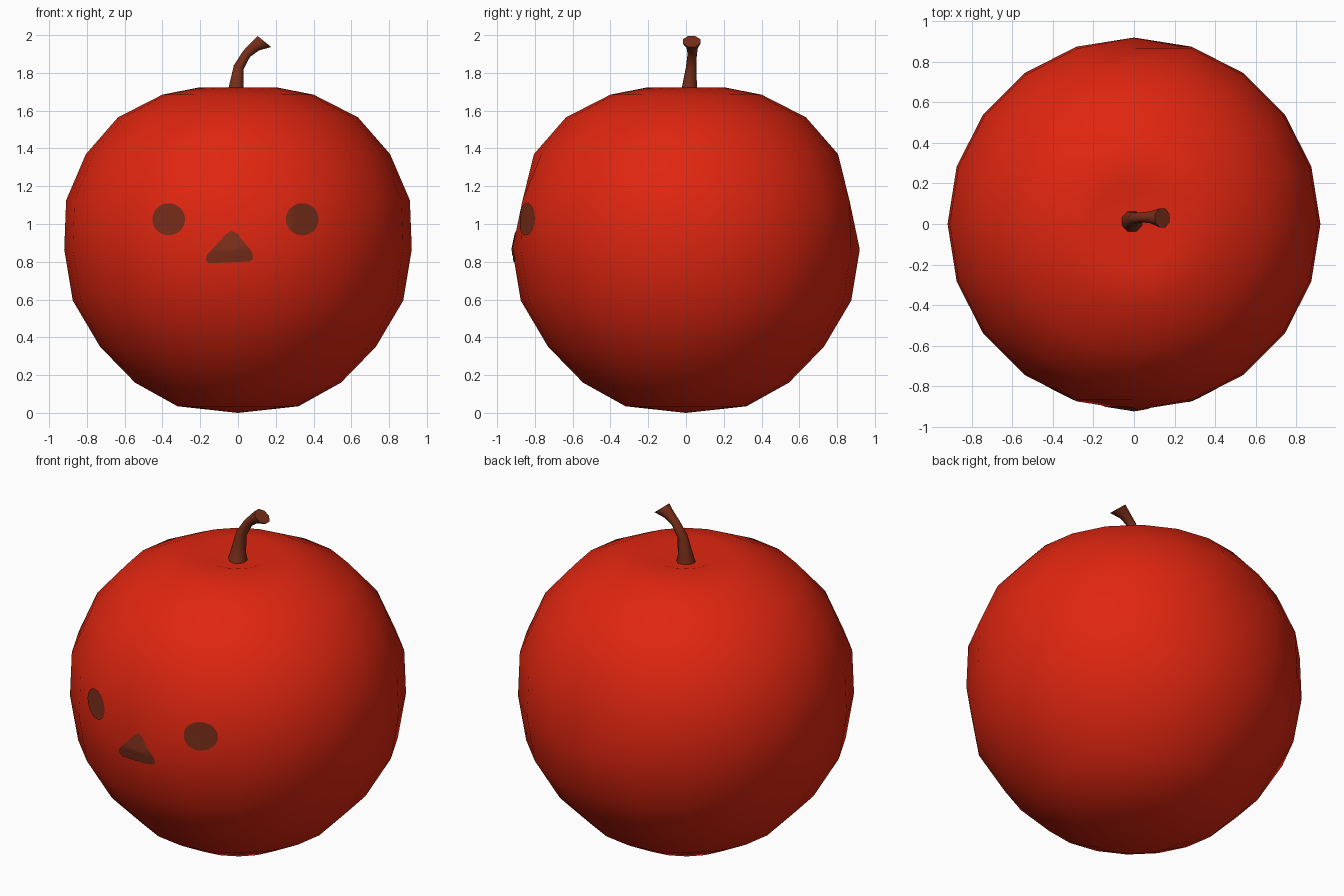
import bpy, bmesh, math
from mathutils import Vector
from mathutils.bvhtree import BVHTree

if "Cube" in bpy.data.objects:
    bpy.data.objects.remove(bpy.data.objects["Cube"])


def material(name, rgb):
    m = bpy.data.materials.new(name)
    m.diffuse_color = (*rgb, 1)
    m.use_nodes = True
    m.node_tree.nodes["Principled BSDF"].inputs["Base Color"].default_value = m.diffuse_color
    return m


RED = material("red skin", (0.74, 0.019, 0.005))
BROWN = material("dark brown", (0.19, 0.027, 0.010))


def finish(bm, name, mat, flat=()):
    bmesh.ops.recalc_face_normals(bm, faces=bm.faces)
    for f in bm.faces:
        f.smooth = f not in flat
    me = bpy.data.meshes.new(name)
    bm.to_mesh(me)
    me.materials.append(mat)
    ob = bpy.data.objects.new(name, me)
    bpy.context.collection.objects.link(ob)
    return ob


def bridge(bm, a, b):
    n = len(a)
    for i in range(n):
        bm.faces.new((a[i], a[(i + 1) % n], b[(i + 1) % n], b[i]))


def fan(bm, ring, tip):
    for i in range(len(ring)):
        bm.faces.new((ring[i], ring[(i + 1) % len(ring)], tip))


# Round body: 20-sided turned profile with a shallow dimple on top
SIDES = 20
PROFILE = [(0.32, 0.035), (0.545, 0.16), (0.73, 0.35), (0.875, 0.595), (0.92, 0.865),
           (0.91, 1.125), (0.805, 1.37), (0.635, 1.565), (0.40, 1.685), (0.21, 1.722)]
bm = bmesh.new()
rings = []
for r, z in PROFILE:
    ring = []
    for i in range(SIDES):
        a = math.tau * i / SIDES
        x, y = r * math.cos(a), r * math.sin(a)
        if z == 1.125 and abs(x) < 0.01:      # flattened front and back
            y *= 0.951
        ring.append(bm.verts.new((x, y, z)))
    rings.append(ring)
for a, b in zip(rings, rings[1:]):
    bridge(bm, a, b)
fan(bm, rings[0], bm.verts.new((0, 0, 0)))
fan(bm, rings[-1], bm.verts.new((0, 0, 1.66)))
bmesh.ops.recalc_face_normals(bm, faces=bm.faces)
surface = BVHTree.FromBMesh(bm)
finish(bm, "body", RED)
bm.free()

# Bent stem: 8-sided tube flaring at both ends
PATH = [((-0.01, 0.01, 1.64), 0.062), ((-0.01, 0.018, 1.72), 0.043),
        ((0.004, 0.028, 1.83), 0.030), ((0.045, 0.033, 1.90), 0.026),
        ((0.09, 0.033, 1.94), 0.032), ((0.14, 0.03, 1.966), 0.050)]
DIRS = [(0, 0, 1), (0.03, 0.08, 1), (0.35, 0.06, 1), (0.7, 0, 0.8), (0.7, 0, 0.7), (0.63, 0, 0.77)]
bm = bmesh.new()
rings = []
for (c, r), d in zip(PATH, DIRS):
    d = Vector(d).normalized()
    v = Vector((0, 1, 0))
    u = v.cross(d).normalized()
    v = d.cross(u)
    rings.append([bm.verts.new(Vector(c) + r * (math.cos(t) * u + math.sin(t) * v))
                  for t in (math.tau * (i + 0.5) / 8 for i in range(8))])
for a, b in zip(rings, rings[1:]):
    bridge(bm, a, b)
caps = [bm.faces.new(rings[0]), bm.faces.new(rings[-1])]
finish(bm, "stem", BROWN, caps)
bm.free()


# Face patches: thin outlines projected onto the body front
def patch(name, centre, outline, steps=5):
    bm = bmesh.new()

    def put(x, z):
        hit = surface.ray_cast(Vector((x, -3, z)), Vector((0, 1, 0)))[0]
        return bm.verts.new(hit + Vector((0, -0.005, 0)))

    cx, cz = centre
    loops = [[put(cx + (x - cx) * k / steps, cz + (z - cz) * k / steps) for x, z in outline]
             for k in range(1, steps + 1)]
    fan(bm, loops[0], put(cx, cz))
    for a, b in zip(loops, loops[1:]):
        bridge(bm, a, b)
    bmesh.ops.recalc_face_normals(bm, faces=bm.faces)
    if sum(f.normal.y for f in bm.faces) > 0:
        bmesh.ops.reverse_faces(bm, faces=bm.faces)
    me = bpy.data.meshes.new(name)
    bm.to_mesh(me)
    bm.free()
    me.shade_smooth()
    me.materials.append(BROWN)
    bpy.context.collection.objects.link(bpy.data.objects.new(name, me))


def densify(points, n=4):
    out = []
    for p, q in zip(points, points[1:] + points[:1]):
        out += [(p[0] + (q[0] - p[0]) * i / n, p[1] + (q[1] - p[1]) * i / n) for i in range(n)]
    return out


for name, x in (("left_eye", -0.367), ("right_eye", 0.34)):
    patch(name, (x, 1.025), [(x + 0.087 * math.cos(math.tau * i / 24),
                              1.025 + 0.085 * math.sin(math.tau * i / 24)) for i in range(24)])

NOSE = [(-0.035, 0.965), (-0.06, 0.95), (-0.165, 0.835), (-0.17, 0.805), (-0.15, 0.792),
        (0.06, 0.802), (0.08, 0.815), (0.075, 0.85), (-0.005, 0.95)]
patch("nose", (-0.04, 0.86), densify(NOSE))
